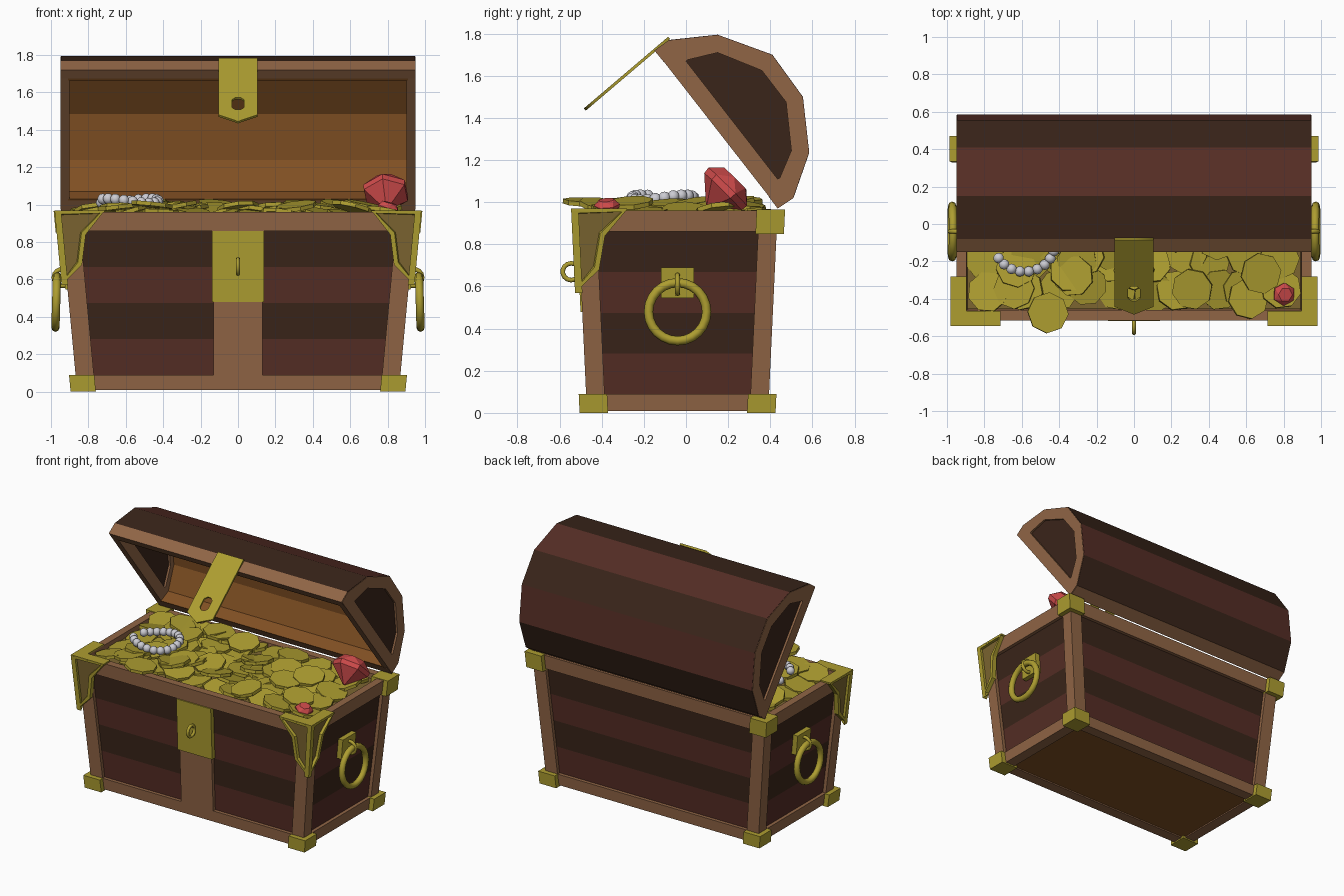
import bpy, bmesh, math, random
from mathutils import Matrix, Vector, Euler

if "Cube" in bpy.data.objects:
    bpy.data.objects.remove(bpy.data.objects["Cube"])

random.seed(7)
CY = -0.04                                    # chest centre in y


def mat(name, r, g, b):
    m = bpy.data.materials.new(name)
    m.diffuse_color = (r, g, b, 1)
    m.use_nodes = True
    m.node_tree.nodes["Principled BSDF"].inputs["Base Color"].default_value = m.diffuse_color
    return m


FRAME = mat("frame_wood", .28, .13, .06)
RED = mat("red_wood", .09, .026, .018)
DARK = mat("dark_wood", .042, .018, .01)
INNER = mat("inner_wood", .22, .08, .017)
GOLD = mat("gold", .42, .34, .03)
OLD = mat("old_gold", .2, .13, .03)
RUBY = mat("ruby", .62, .07, .07)
PEARL = mat("pearl", .6, .6, .65)


def finish(name, bm, *mats):
    bmesh.ops.recalc_face_normals(bm, faces=bm.faces)
    me = bpy.data.meshes.new(name)
    bm.to_mesh(me)
    bm.free()
    for m in mats:
        me.materials.append(m)
    ob = bpy.data.objects.new(name, me)
    bpy.context.collection.objects.link(ob)
    return ob


def solid(bm, a, b):
    """Closed solid between two matching loops; returns the first cap."""
    va, vb = [bm.verts.new(p) for p in a], [bm.verts.new(p) for p in b]
    cap = bm.faces.new(va)
    bm.faces.new(vb[::-1])
    for i in range(len(va)):
        j = (i + 1) % len(va)
        bm.faces.new((va[i], vb[i], vb[j], va[j]))
    return cap


def hx(z): return .86 + .09 * z / .96        # tapered half width
def hy(z): return .43 + .045 * z / .96       # tapered half depth


def block(bm, z0, z1, fn):
    """Tapered block; fn(z) gives x0, x1, y0, y1 relative to the chest centre."""
    def loop(z):
        x0, x1, y0, y1 = fn(z)
        return [(x, y + CY, z) for x, y in ((x0, y0), (x1, y0), (x1, y1), (x0, y1))]
    solid(bm, loop(z0), loop(z1))


def walls(bm, z0, z1, out, thick):
    """Four walls around the chest, offset outward and with a thickness."""
    for s in (-1, 1):
        block(bm, z0, z1, lambda z: (-hx(z) - out, hx(z) + out,
                                     s * (hy(z) + out), s * (hy(z) + out - thick)))
        block(bm, z0, z1, lambda z: (s * (hx(z) + out), s * (hx(z) + out - thick),
                                     -hy(z) - out + thick, hy(z) + out - thick))


# Body: boards, rails, posts, front strap, floor
for i, name in enumerate(("bottom", "lower", "upper", "top")):
    bm = bmesh.new()
    walls(bm, .09 + .1925 * i, .09 + .1925 * (i + 1), -.025, .03)
    finish(name + "_boards", bm, DARK if i % 2 else RED)
bm = bmesh.new()
walls(bm, .01, .09, 0, .08)
walls(bm, .86, .96, 0, .055)
finish("rails", bm, FRAME)
bm = bmesh.new()
for sx in (-1, 1):
    for sy in (-1, 1):
        block(bm, .09, .86, lambda z: (sx * hx(z), sx * (hx(z) - .098),
                                       sy * hy(z), sy * (hy(z) - .088)))
finish("corner_posts", bm, FRAME)
bm = bmesh.new()
block(bm, .09, .86, lambda z: (-.13, .13, -hy(z), -hy(z) + .05))
finish("front_strap", bm, FRAME)
bm = bmesh.new()
block(bm, .02, .06, lambda z: (-hx(z) + .04, hx(z) - .04, -hy(z) + .04, hy(z) - .04))
finish("floor", bm, INNER)

# Metal corner blocks: all four feet and the back of the rim
bm = bmesh.new()
for sx in (-1, 1):
    for sy, z0, z1 in ((-1, 0, .09), (1, 0, .09), (1, .85, .965)):
        block(bm, z0, z1, lambda z: (sx * (hx(z) + .035), sx * (hx(z) - .1),
                                     sy * (hy(z) + .035), sy * (hy(z) - .1)))
finish("corner_blocks", bm, GOLD)

# Front rim brackets with sunken panels, (distance from corner, z)
BRACKET = [(0, .965), (.265, .965), (.155, .84), (.12, .68), (0, .57)]
bm = bmesh.new()
sunken = []
for sx in (-1, 1):
    def front(d, z, o): return (sx * (hx(z) + .03 - d), CY - hy(z) - o, z)
    def side(d, z, o): return (sx * (hx(z) + o), CY - hy(z) - .03 + d, z)
    for f in (front, side):
        sunken.append(solid(bm, [f(d, z, .03) for d, z in BRACKET],
                            [f(d, z, -.005) for d, z in BRACKET]))
    block(bm, .958, .97, lambda z: (sx * .98, sx * .715, -.505, -.425))
    block(bm, .958, .97, lambda z: (sx * .98, sx * .895, -.425, -.24))
bmesh.ops.recalc_face_normals(bm, faces=bm.faces)
bmesh.ops.inset_individual(bm, faces=sunken, thickness=.025)
bmesh.ops.inset_individual(bm, faces=sunken, thickness=.006, depth=-.018)
for f in sunken:
    f.material_index = 1
finish("rim_brackets", bm, GOLD, OLD)


def torus(name, loc, major, minor, rot, nu, nv):
    bpy.ops.mesh.primitive_torus_add(location=loc, rotation=rot, major_radius=major,
                                     minor_radius=minor, major_segments=nu, minor_segments=nv)
    ob = bpy.context.object
    ob.name = name
    ob.data.materials.append(GOLD)
    bpy.ops.object.shade_smooth_by_angle(angle=math.radians(50))


# Lock plate and staple
bm = bmesh.new()
block(bm, .48, .86, lambda z: (-.14, .14, -hy(z) - .008, -hy(z) + .03))
finish("lock_plate", bm, GOLD)
torus("lock_staple", (0, -.545, .67), .04, .011, (0, math.pi / 2, 0), 14, 8)

# Side handles
for sx, s in ((-1, "left"), (1, "right")):
    bm = bmesh.new()
    block(bm, .545, .69, lambda z: (sx * .885, sx * (hx(z) + .012), -.078, .078))
    finish(s + "_handle_plate", bm, GOLD)
    torus(s + "_handle_loop", (sx * .94, CY, .61), .045, .012, (math.pi / 2, 0, 0), 14, 8)
    torus(s + "_handle_ring", (sx * .972, CY, .48), .138, .022,
          (0, math.pi / 2 - sx * .03, 0), 24, 8)

# Lid profiles (y, z): outer skin, inner skin, end panel opening
OUT = [(-.15, 1.72), (-.08, 1.77), (.15, 1.795), (.41, 1.70),
       (.555, 1.50), (.585, 1.235), (.51, 1.02), (.435, .97)]
INN = [(-.105, 1.665), (-.06, 1.72), (.14, 1.75), (.385, 1.665),
       (.515, 1.485), (.54, 1.24), (.475, 1.07), (.39, 1.03)]
HOLE = [(0, 1.67), (.005, 1.675), (.15, 1.71), (.36, 1.625),
        (.475, 1.475), (.50, 1.245), (.445, 1.115), (.435, 1.11)]


def mix(a, b, t):
    return [tuple(Vector(p).lerp(Vector(q), t)) for p, q in zip(a, b)]


def prism(bm, poly, x0, x1):
    solid(bm, [(x0, *p) for p in poly], [(x1, *p) for p in poly])


MID = mix(OUT, INN, .85)
planks = {"lid_rails": ((0, 6), FRAME), "lid_red_planks": ((2, 4), RED),
          "lid_dark_planks": ((1, 3, 5), DARK)}
for name, (segs, m) in planks.items():
    bm = bmesh.new()
    for i in segs:
        prism(bm, (OUT[i], OUT[i + 1], MID[i + 1], MID[i]), -.947, .947)
    finish(name, bm, m)
bm = bmesh.new()
for i in range(7):
    prism(bm, (MID[i], MID[i + 1], INN[i + 1], INN[i]), -.91, .91)
finish("lid_lining", bm, INNER)
EDGE = mix(OUT, HOLE, .03)
bm, panel = bmesh.new(), bmesh.new()
for s in (-1, 1):
    for i in range(8):
        j = (i + 1) % 8
        prism(bm, (EDGE[i], EDGE[j], HOLE[j], HOLE[i]), s * .95, s * .9)
    prism(panel, HOLE, s * .935, s * .915)
finish("lid_end_frames", bm, FRAME)
finish("lid_end_panels", panel, DARK)

# Hasp: pointed plate with a slot, swung out from the lid edge
cu = bpy.data.curves.new("hasp", 'CURVE')
cu.dimensions, cu.fill_mode, cu.extrude = '2D', 'BOTH', .007
plate = [(-.105, 0), (.105, 0), (.105, .47), (0, .525), (-.105, .47)]
slot = [(.035 * math.cos(a), .378 + .02 * (1 if math.sin(a) > 0 else -1) + .033 * math.sin(a))
        for a in (math.pi / 8 + k * math.pi / 4 for k in range(8))]
for pts in (plate, slot):
    sp = cu.splines.new('POLY')
    sp.points.add(len(pts) - 1)
    sp.use_cyclic_u = True
    for p, (x, y) in zip(sp.points, pts):
        p.co = (x, y, 0, 1)
cu.materials.append(GOLD)
hasp = bpy.data.objects.new("hasp", cu)
bpy.context.collection.objects.link(hasp)
hasp.location = (0, -.08, 1.78)
hasp.rotation_euler.x = math.atan2(-.34, -.40)
bpy.ops.object.select_all(action='DESELECT')
hasp.select_set(True)
bpy.context.view_layer.objects.active = hasp
bpy.ops.object.convert(target='MESH')

# Treasure: bed under the coins, then octagonal coins
bm = bmesh.new()
block(bm, .86, .925, lambda z: (-.89, .89, -.415, .415))
finish("coin_bed", bm, OLD)
bm = bmesh.new()


def coin(x, y, z, tx, ty):
    m = Matrix.Translation((x, y, z)) @ Euler((tx, ty, random.uniform(0, 3))).to_matrix().to_4x4()
    bmesh.ops.create_cone(bm, cap_ends=True, segments=8, radius1=.11, radius2=.11,
                          depth=.022, matrix=m)


def r(a): return random.uniform(-a, a)


for i in range(10):
    for j in range(5):
        coin(-.77 + .171 * i + r(.03), -.345 + .158 * j + r(.025), .955 + r(.015), r(.25), r(.25))
for k in range(26):
    coin(r(.7), CY + r(.32), .99 + r(.015), r(.22), r(.22))
coin(-.46, -.475, 1.0, .1, .05)
coin(.61, -.4, .985, .25, -.1)
finish("coins", bm, GOLD)

# Pearl necklace
bm = bmesh.new()
for k in range(19):
    a = math.radians(-150 + 17 * k)
    p = (-.585 + .16 * math.cos(a), -.11 + .145 * math.sin(a), 1.02 + .012 * math.sin(2 * a))
    bmesh.ops.create_uvsphere(bm, u_segments=10, v_segments=7, radius=.029,
                              matrix=Matrix.Translation(p))
for f in bm.faces:
    f.smooth = True
finish("pearl_necklace", bm, PEARL)

# Cut gems: six-sided brilliant, table on top and point below
for name, loc, s, rot in (("large_gem", (.79, .18, 1.055), .13, (-.75, .25, .3)),
                          ("small_gem", (.8, -.375, .975), .062, (.2, .2, .5))):
    bm = bmesh.new()
    for rad, z, off in ((.62, .6, .5), (1, .2, 0), (.97, -.05, 0), (.08, -.85, 0)):
        for k in range(6):
            a = (k + off) * math.pi / 3
            bm.verts.new((s * rad * math.cos(a), s * rad * math.sin(a), s * z))
    bmesh.ops.convex_hull(bm, input=bm.verts)
    gem = finish(name, bm, RUBY)
    gem.location, gem.rotation_euler = loc, rot
